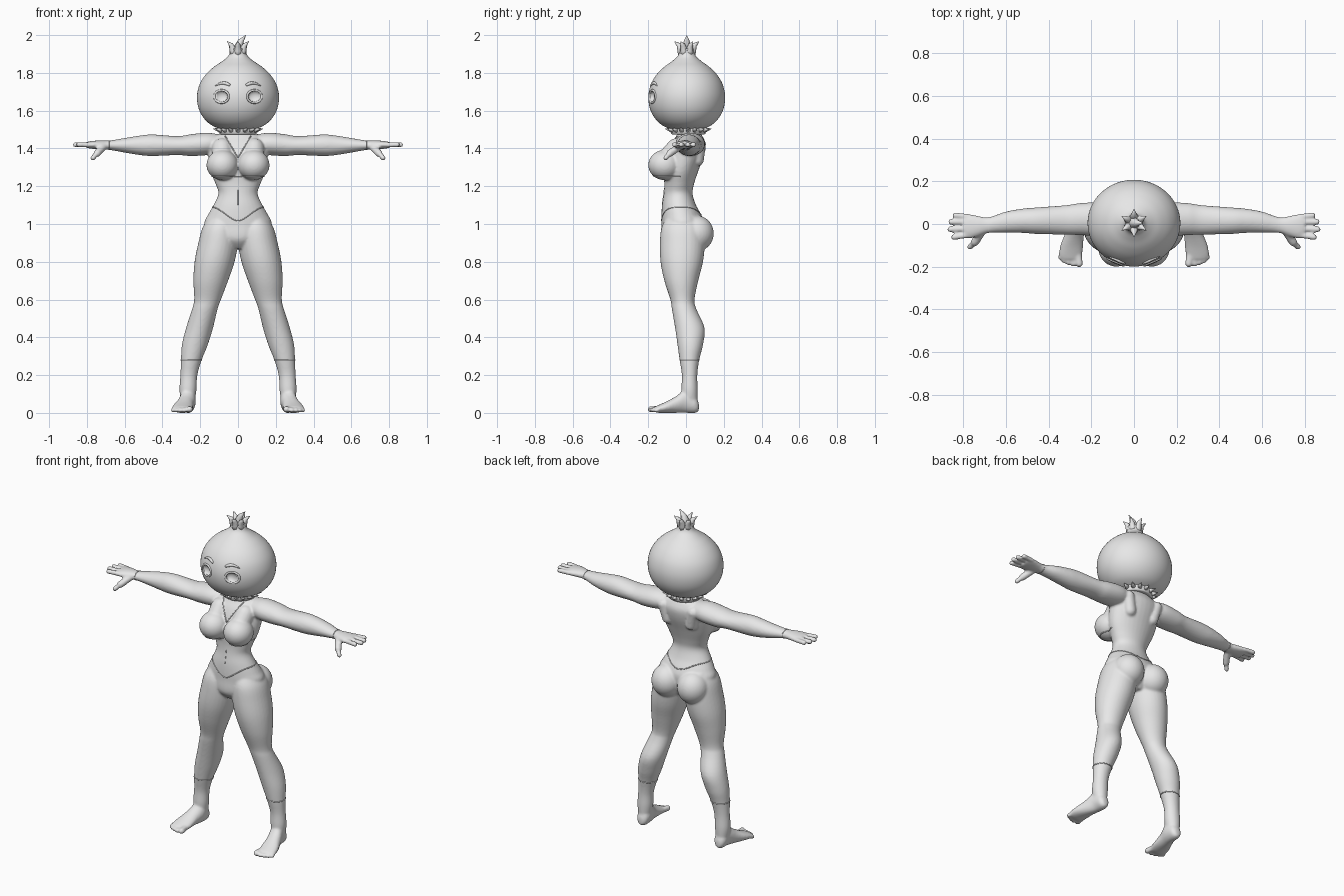
import bpy, bmesh, math
from mathutils import Vector
from mathutils.bvhtree import BVHTree

if "Cube" in bpy.data.objects:
    bpy.data.objects.remove(bpy.data.objects["Cube"])

grey = bpy.data.materials.new("plain grey")
grey.diffuse_color = (0.8, 0.8, 0.8, 1)
grey.use_nodes = True
grey.node_tree.nodes["Principled BSDF"].inputs["Base Color"].default_value = grey.diffuse_color


def finish(name, bm):
    bmesh.ops.recalc_face_normals(bm, faces=bm.faces)
    me = bpy.data.meshes.new(name)
    bm.to_mesh(me)
    bm.free()
    me.materials.append(grey)
    me.polygons.foreach_set("use_smooth", [True] * len(me.polygons))
    ob = bpy.data.objects.new(name, me)
    bpy.context.collection.objects.link(ob)
    return ob


def skin(bm, rings, closed=False):
    """Bridge rings of points with quads, capping the ends."""
    vs = [[bm.verts.new(p) for p in r] for r in rings]
    n = len(vs[0])
    pairs = list(zip(vs, vs[1:])) + ([(vs[-1], vs[0])] if closed else [])
    for a, b in pairs:
        for i in range(n):
            bm.faces.new((a[i], a[(i + 1) % n], b[(i + 1) % n], b[i]))
    if not closed:
        bm.faces.new(vs[0])
        bm.faces.new(vs[-1])


def loft(bm, rows, axis, s=1, n=32, sub=5):
    """Rows are (position, a0, a1, b0, b1): ellipse limits along an axis."""
    rings = []
    for i in range(len(rows) - 1):
        p = [rows[max(0, min(len(rows) - 1, i + k))] for k in (-1, 0, 1, 2)]
        for j in range(sub + (i == len(rows) - 2)):
            t = j / sub
            r = [0.5 * (2*b + (c - a)*t + (2*a - 5*b + 4*c - d)*t*t + (3*b - a - 3*c + d)*t**3)
                 for a, b, c, d in zip(*p)]
            ring = []
            for k in range(n):
                w = 2 * math.pi * k / n
                a = (r[1] + r[2]) / 2 + (r[2] - r[1]) / 2 * math.cos(w)
                b = (r[3] + r[4]) / 2 + (r[4] - r[3]) / 2 * math.sin(w)
                x, y, z = {"z": (a, b, r[0]), "x": (r[0], a, b), "y": (a, r[0], b)}[axis]
                ring.append((s * x, y, z))
            rings.append(ring)
    skin(bm, rings)


def ball(bm, c, r):
    new = bmesh.ops.create_uvsphere(bm, u_segments=32, v_segments=20, radius=1)["verts"]
    for v in new:
        v.co = Vector([c[i] + v.co[i] * r[i] for i in range(3)])


def capsule(bm, a, b, r):
    a, b = Vector(a), Vector(b)
    q = (b - a).to_track_quat("Z", "Y")
    for v in bmesh.ops.create_uvsphere(bm, u_segments=16, v_segments=10, radius=r)["verts"]:
        v.co = (b if v.co.z >= 0 else a) + q @ v.co


def tube(bm, pts, radii, ref, closed=False, n=8):
    pts, ref = [Vector(p) for p in pts], Vector(ref)
    m, rings = len(pts), []
    for i, p in enumerate(pts):
        nxt, prv = (pts[(i + 1) % m], pts[i - 1]) if closed else (pts[min(i + 1, m - 1)], pts[max(i - 1, 0)])
        t = (nxt - prv).normalized()
        u = t.cross(ref).normalized()
        v = t.cross(u)
        r = radii[i] if isinstance(radii, (list, tuple)) else radii
        rings.append([p + r * (math.cos(2*math.pi*k/n) * u + math.sin(2*math.pi*k/n) * v) for k in range(n)])
    skin(bm, rings, closed)


# Body: torso, limbs, hands and feet fused into one skin
bm = bmesh.new()
loft(bm, [(0.87, -.06, .06, -.09, .05), (0.92, -.14, .14, -.13, .08), (1.0, -.178, .178, -.13, .095),
          (1.05, -.158, .158, -.13, .08), (1.10, -.13, .13, -.127, .053), (1.16, -.104, .104, -.118, .035),
          (1.21, -.118, .118, -.115, .042), (1.28, -.146, .146, -.118, .065), (1.36, -.158, .158, -.108, .095),
          (1.42, -.158, .158, -.083, .105), (1.46, -.135, .135, -.055, .09), (1.485, -.08, .08, -.045, .075),
          (1.53, -.06, .06, -.05, .07)], "z")
for s in (1, -1):
    # leg
    loft(bm, [(1.04, .03, .15, -.10, .07), (.98, .004, .188, -.13, .095), (.9, .0, .21, -.138, .1),
              (.8, .018, .23, -.135, .09), (.7, .052, .236, -.115, .065), (.6, .09, .232, -.083, .045),
              (.55, .108, .243, -.075, .055), (.45, .132, .275, -.058, .098), (.36, .16, .297, -.045, .09),
              (.28, .192, .302, -.034, .07), (.2, .215, .305, -.022, .06), (.12, .22, .31, -.025, .062),
              (.05, .23, .3, -.02, .06)], "z", s)
    # foot and toes
    loft(bm, [(.068, .25, .28, .012, .05), (.05, .23, .298, 0, .09), (0, .224, .308, 0, .125),
              (-.05, .234, .325, 0, .09), (-.1, .238, .345, 0, .062), (-.145, .242, .352, 0, .042),
              (-.165, .25, .34, .005, .034)], "y", s)
    for x, y, r in ((.256, -.186, .017), (.284, -.189, .0125), (.307, -.182, .0125),
                    (.328, -.172, .012), (.346, -.158, .0115)):
        capsule(bm, (s * (x * .8 + .058), -.13, .022), (s * x, y, r + .002), r)
    # buttock and bust
    ball(bm, (s * .088, .055, .95), (.09, .092, .095))
    ball(bm, (s * .083, -.113, 1.312), (.084, .087, .08))
    capsule(bm, (s * .08, -.13, 1.31), (s * .085, -.05, 1.4), .055)
    # shoulder blade
    capsule(bm, (s * .1, .072, 1.42), (s * .08, .06, 1.34), .035)
    # arm
    loft(bm, [(.08, -.03, .08, 1.38, 1.47), (.16, -.055, .1, 1.365, 1.483), (.25, -.052, .098, 1.36, 1.475),
              (.32, -.05, .088, 1.365, 1.465), (.45, -.047, .078, 1.36, 1.474), (.52, -.042, .072, 1.365, 1.468),
              (.6, -.04, .058, 1.378, 1.455), (.68, -.042, .032, 1.392, 1.442), (.73, -.058, .038, 1.395, 1.442),
              (.77, -.068, .046, 1.398, 1.44), (.8, -.062, .042, 1.402, 1.435)], "x", s)
    # fingers and thumb
    for y, x in ((-.056, .845), (-.023, .862), (.009, .858), (.037, .838)):
        capsule(bm, (s * .78, y * .95, 1.419), (s * x, y * 1.1, 1.42), .0135)
    capsule(bm, (s * .715, -.04, 1.405), (s * .745, -.085, 1.375), .02)
    capsule(bm, (s * .745, -.085, 1.375), (s * .768, -.107, 1.35), .014)
body = finish("body", bm)
remesh = body.modifiers.new("fuse", "REMESH")
remesh.mode = "VOXEL"
remesh.voxel_size = 0.0065
remesh.use_smooth_shade = True
relax = body.modifiers.new("relax", "SMOOTH")
relax.factor, relax.iterations = 0.5, 6

# Onion head, turned profile of (height, radius)
prof = [(1.497, .06), (1.505, .1), (1.53, .15), (1.57, .188), (1.62, .211), (1.68, .217), (1.74, .203),
        (1.79, .172), (1.83, .13), (1.86, .086), (1.885, .055), (1.91, .043), (1.93, .042)]
bm = bmesh.new()
loft(bm, [(z, -r, r, .004 - r * .935, .004 + r * .935) for z, r in prof], "z", n=64)
head = finish("onion_head", bm)
dg = bpy.context.evaluated_depsgraph_get()
head_tree = BVHTree.FromObject(head, dg)
body_tree = BVHTree.FromObject(body, dg)


def front(tree, x, z):
    return tree.ray_cast(Vector((x, -1, z)), Vector((0, 1, 0)))[0]


# Eye sockets, eye rims and brows
cut = bmesh.new()
rims, brows = bmesh.new(), bmesh.new()
for s in (1, -1):
    c = front(head_tree, s * .087, 1.675)
    ball(cut, c, (.035, .02, .03))
    ring = [front(head_tree, s * .087 + .038 * math.cos(w), 1.675 + .033 * math.sin(w))
            for w in [2 * math.pi * k / 32 for k in range(32)]]
    tube(rims, ring, .006, (0, 1, 0), True)
    arc = [front(head_tree, s * (.042 + .078 * k / 8), 1.728 + .018 * math.sin(math.pi * (k + 1) / 9.5))
           for k in range(9)]
    tube(brows, arc, [.006, .008, .009, .009, .008, .007, .006, .004, .002], (0, 1, 0))
cutter = finish("socket_cutter", cut)
cutter.hide_render = True
cutter.hide_set(True)
socket = head.modifiers.new("sockets", "BOOLEAN")
socket.operation, socket.object = "DIFFERENCE", cutter
finish("eye_rims", rims)
finish("brows", brows)

# Sprout leaves on the crown
bm = bmesh.new()
for k in range(6):
    w = math.pi * (k / 3 + 1 / 6)
    d = Vector((math.cos(w), math.sin(w), 0))
    pts = [d * r + Vector((0, .004, z)) for r, z in ((.025, 1.89), (.03, 1.92), (.042, 1.948), (.066, 1.967))]
    tube(bm, pts, [.02, .02, .013, .001], (-d.y, d.x, 0))
tube(bm, [(0, .004, 1.89), (.002, .004, 1.93), (.014, .004, 1.967), (.042, .004, 2.0)],
     [.028, .027, .016, .001], (0, 1, 0))
finish("sprout", bm)

# Spiked collar
bm = bmesh.new()
loft(bm, [(z, -r, r, .012 - r * .93, .012 + r * .93) for z, r in
          ((1.474, .088), (1.478, .097), (1.512, .1), (1.516, .09))], "z", n=48, sub=2)
finish("collar", bm)
bm = bmesh.new()
for k in range(16):
    w = 2 * math.pi * k / 16
    d = Vector((math.cos(w), math.sin(w) * .92, 0))
    tube(bm, [d * r + Vector((0, .012, z)) for r, z in ((.092, 1.497), (.133, 1.504))], [.016, .0008], (0, 0, 1))
finish("collar_spikes", bm)


# Thin seam lines laid on the skin
def wrap(name, centre, dirs, ref, closed=True, r=.003):
    bm = bmesh.new()
    pts = [body_tree.ray_cast(Vector(c), Vector(d))[0] for c, d in zip(centre, dirs)]
    tube(bm, [p for p in pts if p], r, ref, closed, 6)
    finish(name, bm)


N = 64
ang = [2 * math.pi * k / N for k in range(N)]
flat = [(math.cos(w), math.sin(w), 0) for w in ang]
wrap("waist_seam", [(0, -.03, 1.09 - .072 * max(0, -d[1]) ** 3 - .04 * max(0, d[1]) ** 3) for d in flat],
     flat, (0, 0, 1))
under = [(math.sin(w), -math.cos(w), 0) for w in [math.pi * (k / 40 - .5) for k in range(41)]]
wrap("bust_seam", [(0, -.03, 1.252)] * 41, under, (0, 0, 1), False)
for s, side in ((1, "right"), (-1, "left")):
    wrap(side + "_ankle_seam", [(s * .246, .018, .28)] * N, flat, (0, 0, 1))
    upright = [(0, d[0], d[1]) for d in flat]
    wrap(side + "_wrist_seam", [(s * .68, -.005, 1.417)] * N, upright, (1, 0, 0), r=.002)
    line = [(s * .068 * (1 - k / 10), -1, 1.465 - .115 * k / 10) for k in range(11)]
    wrap(side + "_necklace_strand", line, [(0, 1, 0)] * 11, (0, 1, 0), False)
wrap("navel_line", [(0, -1, 1.1 + .01 * k) for k in range(9)], [(0, 1, 0)] * 9, (1, 0, 0), False, .002)
